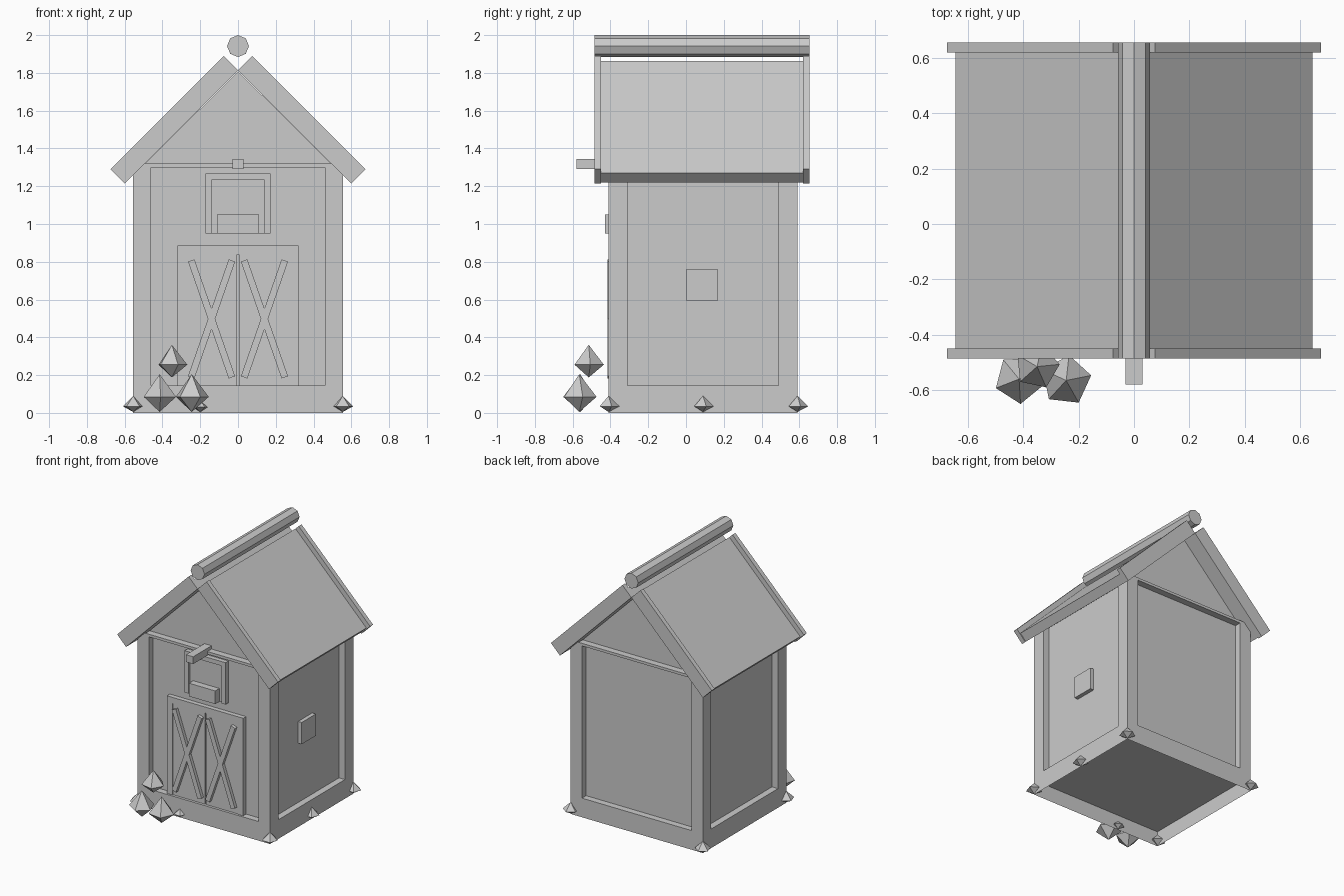
import bpy, bmesh, math
from mathutils import Vector, Matrix

if "Cube" in bpy.data.objects:
    bpy.data.objects.remove(bpy.data.objects["Cube"])

grey = bpy.data.materials.new("plain grey")
grey.use_nodes = True
COLOUR = (0.6, 0.6, 0.6, 1)
grey.diffuse_color = COLOUR
grey.node_tree.nodes["Principled BSDF"].inputs["Base Color"].default_value = COLOUR

MID = 0.09                      # depth centre of the building
HALF_X, HALF_Y = 0.555, 0.5
FRONT = MID - HALF_Y
RECESS = 0.05
PANEL = FRONT + RECESS          # recessed front wall plane


def finish(name, bm):
    mesh = bpy.data.meshes.new(name)
    bm.to_mesh(mesh)
    bm.free()
    mesh.materials.append(grey)
    obj = bpy.data.objects.new(name, mesh)
    bpy.context.collection.objects.link(obj)
    return obj


def box(name, x, y, z, turn=None):
    """Box from (min, max) ranges, optionally turned about its centre."""
    bm = bmesh.new()
    bmesh.ops.create_cube(bm, size=1)
    bmesh.ops.scale(bm, verts=bm.verts, vec=(x[1] - x[0], y[1] - y[0], z[1] - z[0]))
    if turn:
        bmesh.ops.transform(bm, verts=bm.verts, matrix=turn)
    bmesh.ops.translate(bm, verts=bm.verts, vec=[sum(r) / 2 for r in (x, y, z)])
    return finish(name, bm)


def prism(name, outline, y0, y1):
    """Extrude an (x, z) outline along y."""
    bm = bmesh.new()
    face = bm.faces.new([bm.verts.new((x, y0, z)) for x, z in outline])
    moved = bmesh.ops.extrude_face_region(bm, geom=[face])["geom"]
    bmesh.ops.translate(bm, vec=(0, y1 - y0, 0),
                        verts=[v for v in moved if isinstance(v, bmesh.types.BMVert)])
    bmesh.ops.recalc_face_normals(bm, faces=bm.faces)
    return finish(name, bm)


def framed_wall(name, half_width, half_panel, distance, angle):
    """Wall with a raised border around a sunken panel."""
    bm = bmesh.new()

    def ring(w, z0, z1, y):
        return [bm.verts.new(p) for p in ((-w, y, z0), (w, y, z0), (w, y, z1), (-w, y, z1))]

    rings = [ring(half_width, 0, 1.32, -distance),
             ring(half_panel, 0.145, 1.3, -distance),
             ring(half_panel, 0.145, 1.3, RECESS - distance)]
    for a, b in zip(rings, rings[1:]):
        for i in range(4):
            j = (i + 1) % 4
            bm.faces.new((a[i], a[j], b[j], b[i]))
    bm.faces.new(rings[2])
    turn = Matrix.Translation((0, MID, 0)) @ Matrix.Rotation(angle, 4, "Z")
    bmesh.ops.transform(bm, verts=bm.verts, matrix=turn)
    return finish(name, bm)


# Walls, floor and attic
for i, side in enumerate(("front", "left", "back", "right")):
    across = i % 2 == 0
    framed_wall(side + "_wall", HALF_X if across else HALF_Y, 0.46 if across else 0.4,
                HALF_Y if across else HALF_X, i * math.pi / 2)
box("floor", (-HALF_X, HALF_X), (FRONT, MID + HALF_Y), (0.115, 0.12))
box("attic_floor", (-0.49, 0.49), (FRONT, MID + HALF_Y), (1.31, 1.32))
prism("gable", [(-0.49, 1.32), (0.49, 1.32), (0, 1.81)], PANEL, MID + HALF_Y - RECESS)


# Roof slabs, edge boards and ridge pole
def slope(sign, thickness, length):
    """Outline of a 45 degree board starting under the ridge."""
    return [(sign * x, 1.815 + z) for x, z in
            ((0, 0), (thickness, thickness), (thickness + length, thickness - length),
             (length, -length))]


for sign, side in ((1, "left"), (-1, "right")):
    prism(side + "_roof", slope(sign, 0.049, 0.595), -0.45, 0.62)
    for y, end in ((-0.485, "front"), (0.62, "back")):
        prism(f"{side}_{end}_edge_board", slope(sign, 0.075, 0.6), y, y + 0.035)
prism("ridge_pole", [(0.058 * math.sin(k * math.pi / 4), 1.942 + 0.058 * math.cos(k * math.pi / 4))
                     for k in range(8)], -0.485, 0.655)


# Door and loft frames
def arch(name, half, thick, z0, z1, y):
    inner = half - thick
    prism(name, [(-half, z0), (-half, z1), (half, z1), (half, z0), (inner, z0),
                 (inner, z1 - thick), (-inner, z1 - thick), (-inner, z0)], y, PANEL)


arch("door_frame", 0.32, 0.046, 0.145, 0.885, PANEL - 0.035)
arch("loft_frame", 0.172, 0.033, 0.95, 1.267, PANEL - 0.035)
box("loft_door", (-0.14, 0.14), (PANEL - 0.02, PANEL), (0.95, 1.235))
box("loft_ledge", (-0.11, 0.11), (-0.43, PANEL), (0.95, 1.05))
box("hoist_beam", (-0.03, 0.03), (-0.58, PANEL), (1.29, 1.345))
box("side_hatch", (HALF_X - RECESS, HALF_X - 0.02), (0, 0.17), (0.595, 0.76))

# Double doors with crossed braces
for sign, side in ((1, "left"), (-1, "right")):
    x = sign * 0.14
    box(side + "_door", (x - 0.134, x + 0.134), (PANEL - 0.03, PANEL), (0.145, 0.84))
    for lean in (1, -1):
        box(f"{side}_door_brace", (x - 0.018, x + 0.018), (-0.415, PANEL - 0.025),
            (0.17, 0.825), Matrix.Rotation(lean * 0.335, 4, "Y"))


# Faceted bushes and foundation stones
def nugget(name, x, y, z, r, up, down, turn):
    bm = bmesh.new()
    ring = [bm.verts.new((r * math.cos(turn + k * math.tau / 5),
                          r * math.sin(turn + k * math.tau / 5), 0)) for k in range(5)]
    tips = bm.verts.new((0, 0, up)), bm.verts.new((0, 0, -down))
    for k in range(5):
        a, b = ring[k], ring[(k + 1) % 5]
        bm.faces.new((a, b, tips[0]))
        bm.faces.new((b, a, tips[1]))
    bmesh.ops.translate(bm, verts=bm.verts, vec=(x, y, z))
    return finish(name, bm)


nugget("bush", -0.415, -0.56, 0.085, 0.09, 0.12, 0.08, 1.0)
nugget("bush", -0.245, -0.565, 0.085, 0.092, 0.12, 0.08, 0.2)
nugget("bush", -0.35, -0.515, 0.255, 0.082, 0.105, 0.067, 0.1)
for x, y in ((HALF_X, FRONT), (-HALF_X, FRONT), (HALF_X, MID + HALF_Y),
             (-HALF_X, MID + HALF_Y), (HALF_X, MID)):
    nugget("foundation_stone", x, y, 0.035, 0.057, 0.055, 0.03, 0.3)
nugget("foundation_stone", -0.2, FRONT, 0.03, 0.045, 0.035, 0.025, 0.3)
